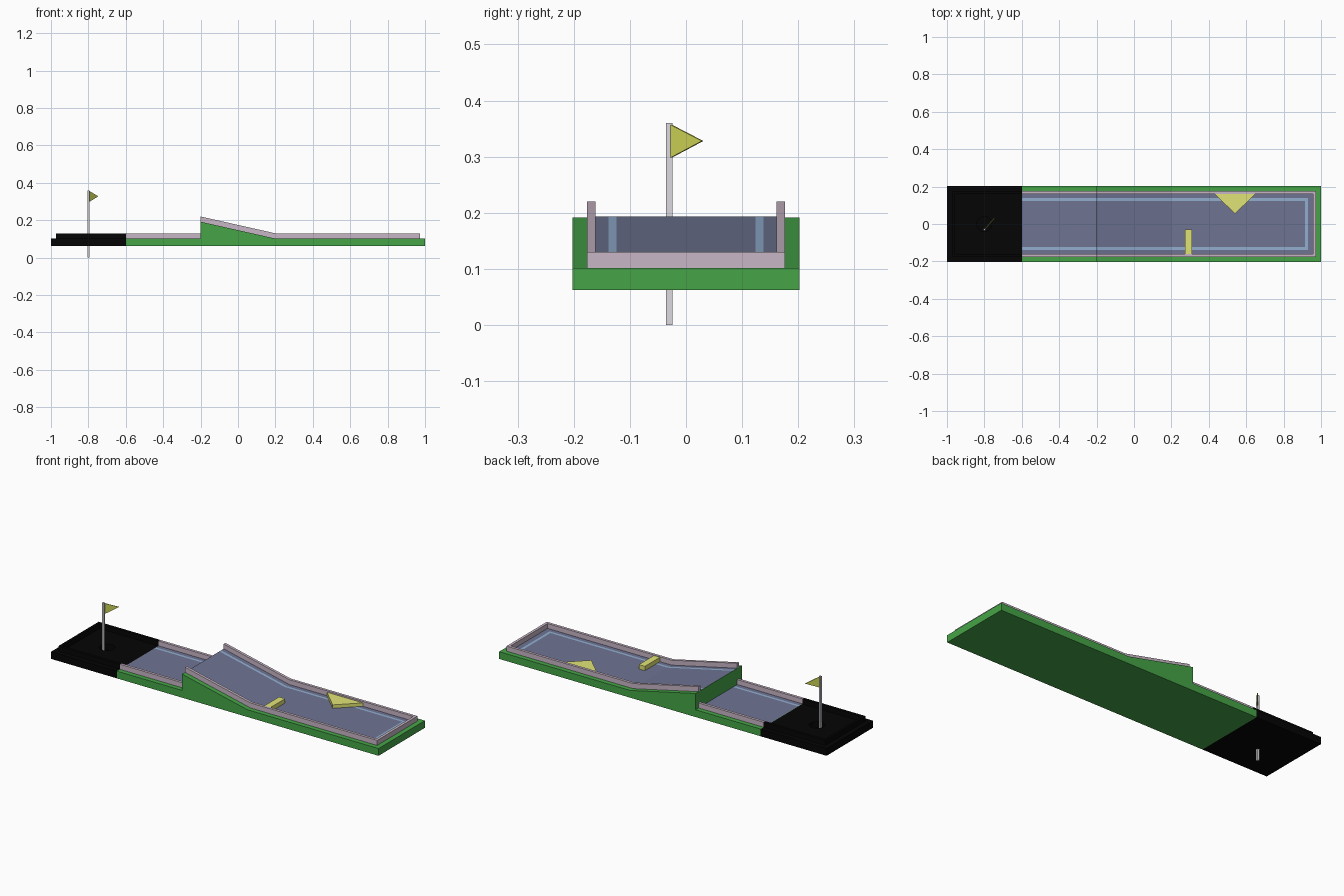
import bpy, bmesh, math

if "Cube" in bpy.data.objects:
    bpy.data.objects.remove(bpy.data.objects["Cube"])

def mat(name, rgb):
    m = bpy.data.materials.new(name)
    m.diffuse_color = (*[c ** 2.2 for c in rgb], 1)  # picked by eye, stored linear
    m.use_nodes = True
    m.node_tree.nodes["Principled BSDF"].inputs["Base Color"].default_value = m.diffuse_color
    return m

GREEN = mat("grass", (0.28, 0.64, 0.285))
BLACK = mat("black", (0.05, 0.05, 0.05))
MAUVE = mat("rail", (0.78, 0.71, 0.77))
BLUE = mat("lane", (0.43, 0.45, 0.57))
LIGHT = mat("stripe", (0.57, 0.68, 0.81))
YELLOW = mat("block", (0.88, 0.89, 0.46))
FLAG = mat("flag", (0.84, 0.87, 0.36))
GREY = mat("pole", (0.86, 0.85, 0.87))

def prism(bm, ring, offset):
    """Extrude a closed ring of 3D points along offset."""
    a = [bm.verts.new(p) for p in ring]
    b = [bm.verts.new([c + d for c, d in zip(p, offset)]) for p in ring]
    bm.faces.new(a)
    bm.faces.new(b[::-1])
    for i in range(len(a)):
        j = (i + 1) % len(a)
        bm.faces.new((a[i], b[i], b[j], a[j]))

def finish(name, bm, *materials):
    me = bpy.data.meshes.new(name)
    bm.to_mesh(me)
    bm.free()
    for m in materials:
        me.materials.append(m)
    ob = bpy.data.objects.new(name, me)
    bpy.context.collection.objects.link(ob)
    return ob

def make(name, material, prisms):
    bm = bmesh.new()
    for ring, offset in prisms:
        prism(bm, ring, offset)
    bmesh.ops.recalc_face_normals(bm, faces=bm.faces)
    return finish(name, bm, material)

def band(path, h, y0, y1):
    """Strip following an (x, z) path, h thick, between y0 and y1."""
    ring = [(x, y0, z) for x, z in path] + [(x, y0, z + h) for x, z in path[::-1]]
    return ring, (0, y1 - y0, 0)

def box(x0, x1, y0, y1, z0, z1):
    return band([(x0, z0), (x1, z0)], z1 - z0, y0, y1)

BOT, TOP, PEAK, RAIL = 0.062, 0.102, 0.192, 0.028
OUT, INN, HALF = 0.176, 0.161, 0.202
END = 0.958  # inner face of the end rail
LOW = [(-0.598, TOP), (-0.2, TOP)]
HIGH = [(-0.2, PEAK), (0.2, TOP), (END, TOP)]

def both_sides(path, h, y0, y1):
    return [band(path, h, y0, y1), band(path, h, -y1, -y0)]

# green base with jump ramp
profile = [(-0.598, BOT), (1, BOT), (1, TOP), (0.2, TOP), (-0.2, PEAK), (-0.2, TOP), (-0.598, TOP)]
make("grass_base", GREEN, [([(x, -HALF, z) for x, z in profile], (0, 2 * HALF, 0))])

# rails around the lane
make("rails", MAUVE, both_sides(LOW, RAIL, INN, OUT) + both_sides(HIGH, RAIL, INN, OUT)
     + [box(END, 0.973, -OUT, OUT, TOP, TOP + RAIL)])

# playing surface: one sheet per level, border line painted by face material
bm = bmesh.new()
ys = [-INN, -0.138, -0.124, 0.124, 0.138, INN]
for path in (LOW, HIGH[:2] + [(0.915, TOP), (0.93, TOP), (END, TOP)]):
    rows = [[bm.verts.new((x, y, z + 0.001)) for y in ys] for x, z in path]
    for i in range(len(path) - 1):
        for j in range(5):
            f = bm.faces.new((rows[i][j], rows[i + 1][j], rows[i + 1][j + 1], rows[i][j + 1]))
            at_end = path[i][0] == 0.915 and 1 <= j <= 3
            past_end = path[i][0] == 0.93
            f.material_index = int(at_end or (j in (1, 3) and not past_end))
finish("lane", bm, BLUE, LIGHT)

# black end section with a cup cut into it
end = make("hole_base", BLACK, [box(-1, -0.598, -HALF, HALF, BOT, TOP)])
make("hole_rails", BLACK, both_sides([(-0.974, TOP), (-0.598, TOP)], RAIL, INN, OUT)
     + [box(-0.974, -0.96, -INN, INN, TOP, TOP + RAIL)])
circle = [(-0.8 + 0.04 * math.cos(i * math.tau / 16), 0.04 * math.sin(i * math.tau / 16), 0.068)
          for i in range(16)]
cutter = make("cup_cutter", BLACK, [(circle, (0, 0, 0.08))])
cutter.hide_render = True
cutter.hide_set(True)
cut = end.modifiers.new("cup", 'BOOLEAN')
cut.operation, cut.object, cut.solver = 'DIFFERENCE', cutter, 'EXACT'

# obstacles
make("wedge_block", YELLOW, [([(0.43, INN, TOP), (0.65, INN, TOP), (0.54, 0.055, TOP)], (0, 0, 0.02))])
make("bar_block", YELLOW, [box(0.272, 0.309, -INN, -0.03, TOP, TOP + 0.025)])

# flag pole and pennant turned 45 degrees
make("flag_pole", GREY, [box(-0.8055, -0.7945, -0.0355, -0.0245, 0, 0.36)])
make("flag", FLAG, [([(-0.803, -0.031, 0.295), (-0.803, -0.031, 0.36), (-0.75, 0.031, 0.328)],
                     (0.003, -0.003, 0))])
